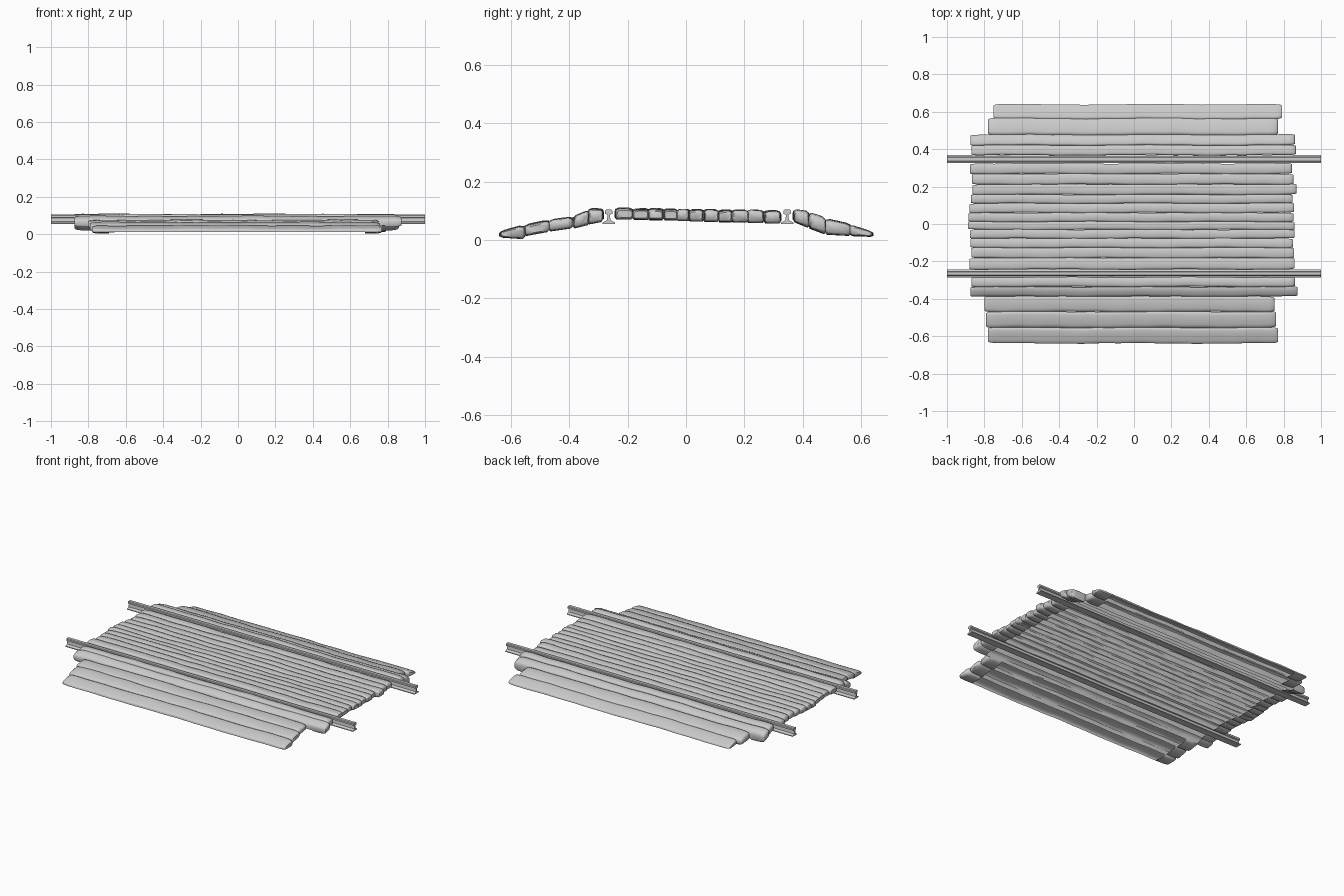
import bpy, bmesh, math, random

if "Cube" in bpy.data.objects:
    bpy.data.objects.remove(bpy.data.objects["Cube"])

random.seed(4)

# rounded plank cross-section: u across the width, v from underside to top
SECTION = [(0.1, 0), (0.5, 0), (0.9, 0), (1, 0.2), (1, 0.72), (0.95, 0.9),
           (0.8, 0.99), (0.5, 1), (0.2, 0.99), (0.05, 0.9), (0, 0.72), (0, 0.2)]
UNDERSIDE = {0, 1, 2, 11}
STATIONS = 40


def finish(name, bm, angle):
    bmesh.ops.recalc_face_normals(bm, faces=bm.faces[:])
    mesh = bpy.data.meshes.new(name)
    bm.to_mesh(mesh)
    bm.free()
    obj = bpy.data.objects.new(name, mesh)
    bpy.context.collection.objects.link(obj)
    bpy.ops.object.select_all(action='DESELECT')
    obj.select_set(True)
    bpy.context.view_layer.objects.active = obj
    bpy.ops.object.shade_smooth_by_angle(angle=math.radians(angle))
    return obj


def lerp(a, b, t):
    return a + (b - a) * t


def plank(name, x0, x1, y0, y1, top, bottom):
    """Worn plank along x; top and bottom are heights at y0 and y1."""
    ends = [(0, 0.62), (0.008, 0.85), (0.025, 0.96), (0.05, 1), (0.09, 1)]
    xs = [(x0 + d, s) for d, s in ends]
    a, b = x0 + 0.09, x1 - 0.09
    xs += [(lerp(a, b, i / STATIONS), 1) for i in range(1, STATIONS)]
    xs += [(x1 - d, s) for d, s in reversed(ends)]
    ph = [random.uniform(0, 6.28) for _ in range(4)]
    bm = bmesh.new()
    rings = []
    for x, s in xs:
        wob_y = 0.0018 * math.sin(9 * x + ph[0]) + 0.001 * math.sin(31 * x + ph[1])
        wob_z = 0.0015 * math.sin(7 * x + ph[2]) + 0.001 * math.sin(23 * x + ph[3])
        ring = []
        for u, v in SECTION:
            u = 0.5 + (u - 0.5) * (0.5 + 0.5 * s)
            v = 0.5 + (v - 0.5) * s
            z = lerp(lerp(*bottom, u), lerp(*top, u), v)
            ring.append(bm.verts.new((x, lerp(y0, y1, u) + wob_y, z + wob_z * v)))
        rings.append(ring)
    n = len(SECTION)
    for i in range(len(rings) - 1):
        for j in range(n):
            # the hidden underside is open, except for a flap at each end
            if j in UNDERSIDE and 4 <= i < len(rings) - 5:
                continue
            k = (j + 1) % n
            bm.faces.new((rings[i][j], rings[i][k], rings[i + 1][k], rings[i + 1][j]))
    bm.faces.new(rings[0])
    bm.faces.new(rings[-1][::-1])
    return finish(name, bm, 60)


def rail(name, y):
    """I-section rail: wide foot, thin web, rounded head."""
    half = [(0.021, 0.055), (0.021, 0.060), (0.006, 0.067), (0.004, 0.086),
            (0.013, 0.090), (0.013, 0.100), (0.009, 0.104)]
    prof = half + [(-a, z) for a, z in reversed(half)]
    bm = bmesh.new()
    face = bm.faces.new([bm.verts.new((-1, y + a, z)) for a, z in prof])
    ext = bmesh.ops.extrude_face_region(bm, geom=[face], use_keep_orig=True)
    for v in ext['geom']:
        if isinstance(v, bmesh.types.BMVert):
            v.co.x = 1
    return finish(name, bm, 30)


# rails
rail("front_rail", -0.265)
rail("back_rail", 0.347)

# front ramp: x0, x1, y0, y1, top heights, underside heights
front = [(-0.78, 0.77, -0.638, -0.553, (0.028, 0.052), (0.008, 0.002)),
         (-0.79, 0.76, -0.555, -0.468, (0.051, 0.069), (0.012, 0.028)),
         (-0.80, 0.75, -0.470, -0.385, (0.068, 0.079), (0.028, 0.040)),
         (-0.875, 0.875, -0.388, -0.334, (0.080, 0.102), (0.038, 0.052)),
         (-0.87, 0.86, -0.336, -0.284, (0.107, 0.106), (0.052, 0.062))]
for i, p in enumerate(front):
    plank(f"front_ramp_plank_{i + 1}", *p)

# deck between the rails
edges = [-0.242, -0.182, -0.127, -0.077, -0.03, 0.012, 0.06, 0.11, 0.157, 0.212, 0.268, 0.323]
for i, (a, b) in enumerate(zip(edges, edges[1:])):
    t = i / 10
    top, low = lerp(0.108, 0.100, t), lerp(0.070, 0.056, t)
    plank(f"deck_plank_{i + 1}", -0.875 + random.uniform(-0.015, 0.015),
          0.855 + random.uniform(-0.015, 0.015), a - 0.001, b + 0.001,
          (top + random.uniform(-0.002, 0.002), top), (low, low))

# back ramp
back = [(-0.87, 0.865, 0.368, 0.422, (0.104, 0.097), (0.062, 0.040)),
        (-0.875, 0.86, 0.420, 0.479, (0.094, 0.075), (0.040, 0.018)),
        (-0.78, 0.77, 0.474, 0.567, (0.074, 0.053), (0.018, 0.013)),
        (-0.75, 0.79, 0.560, 0.640, (0.053, 0.027), (0.013, 0.010))]
for i, p in enumerate(back):
    plank(f"back_ramp_plank_{i + 1}", *p)
